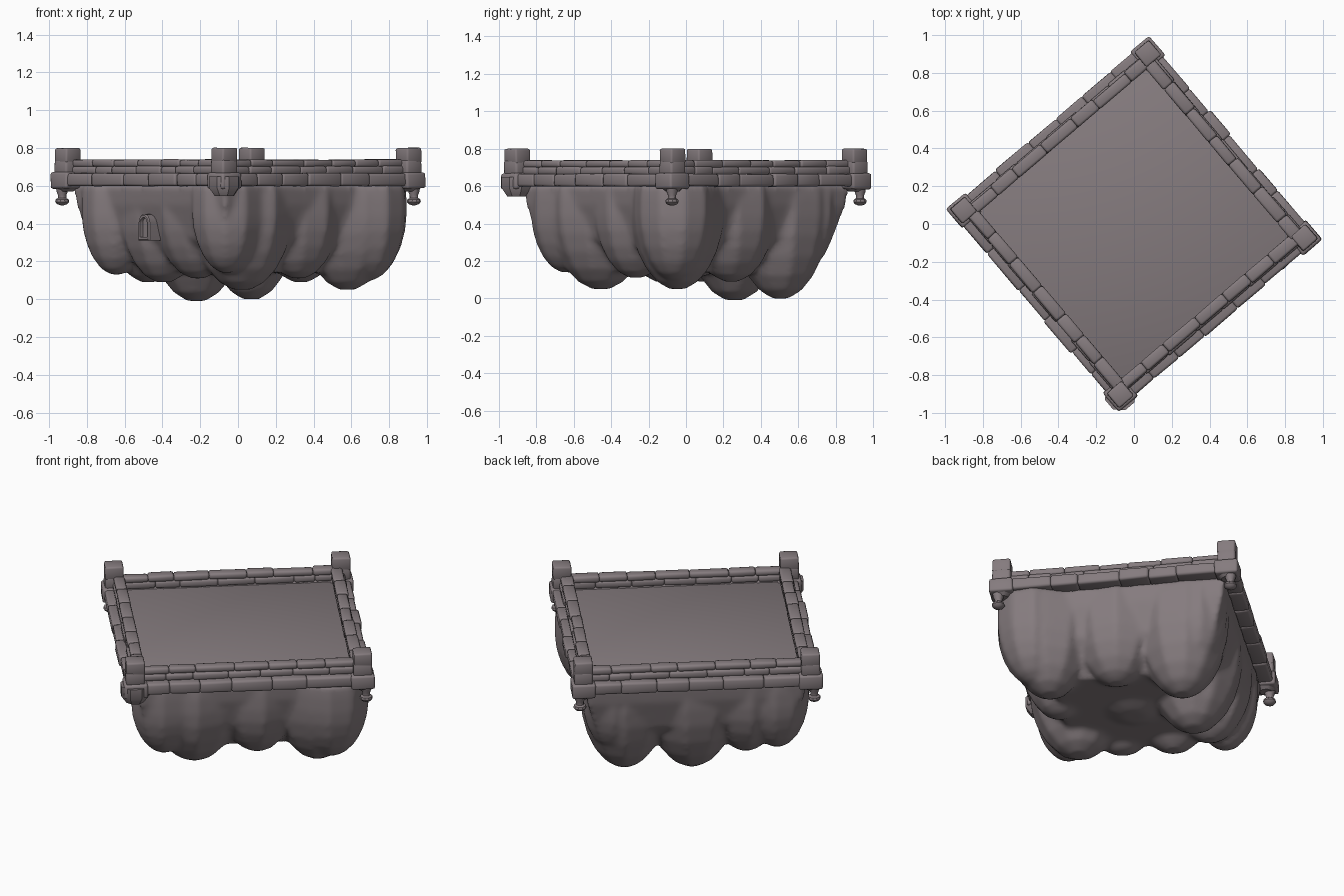
import bpy, bmesh, math, random
from mathutils import Matrix, Vector

if "Cube" in bpy.data.objects:
    bpy.data.objects.remove(bpy.data.objects["Cube"])

random.seed(4)
TURN = Matrix.Rotation(math.radians(40.4), 4, 'Z')   # whole model is turned on its corner

stone = bpy.data.materials.new("grey_brown_stone")
stone.diffuse_color = (0.235, 0.2, 0.21, 1)
stone.use_nodes = True
stone.node_tree.nodes["Principled BSDF"].inputs["Base Color"].default_value = stone.diffuse_color


def finish(name, bm, angle=35):
    bmesh.ops.recalc_face_normals(bm, faces=bm.faces)
    bm.transform(TURN)
    me = bpy.data.meshes.new(name)
    bm.to_mesh(me)
    bm.free()
    me.materials.append(stone)
    ob = bpy.data.objects.new(name, me)
    bpy.context.collection.objects.link(ob)
    bpy.ops.object.select_all(action='DESELECT')
    ob.select_set(True)
    bpy.context.view_layer.objects.active = ob
    bpy.ops.object.shade_smooth_by_angle(angle=math.radians(angle))
    return ob


def block(bm, lo, hi, mat=Matrix(), bevel=0.01, wobble=0.0):
    """Bevelled box between two corners, placed by a matrix."""
    lo, hi = Vector(lo), Vector(hi)
    part = bmesh.new()
    bmesh.ops.create_cube(part, size=1)
    for v in part.verts:
        v.co = Vector([(lo[i] + hi[i]) / 2 + v.co[i] * (hi[i] - lo[i])
                       + random.uniform(-wobble, wobble) for i in range(3)])
    bmesh.ops.bevel(part, geom=part.edges[:], offset=bevel, segments=2,
                    profile=0.5, affect='EDGES')
    part.transform(mat)
    me = bpy.data.meshes.new("tmp")
    part.to_mesh(me)
    part.free()
    bm.from_mesh(me)
    bpy.data.meshes.remove(me)


def rings(bm, loops):
    """Closed skin through a list of point loops."""
    vs = [[bm.verts.new(p) for p in loop] for loop in loops]
    n = len(vs[0])
    for a, b in zip(vs, vs[1:]):
        for i in range(n):
            bm.faces.new((a[i], a[(i + 1) % n], b[(i + 1) % n], b[i]))
    bm.faces.new(vs[0])
    bm.faces.new(vs[-1][::-1])


def lathe(bm, u, v, ru, rv, profile, n=20, phase=0.0):
    rings(bm, [[(u + ru * r * math.cos(phase + math.tau * i / n),
                 v + rv * r * math.sin(phase + math.tau * i / n), z)
                for i in range(n)] for r, z in profile])


# Hanging rock: domed lumps around a tapering core, fused together
lumps = [  # u, v, radius u, radius v, lowest z
    (0.38, 0.34, 0.26, 0.27, 0.0), (0.0, 0.34, 0.28, 0.28, -0.01),
    (-0.30, 0.38, 0.22, 0.24, 0.09), (-0.47, 0.44, 0.19, 0.19, 0.13),
    (0.41, -0.41, 0.26, 0.25, 0.05), (0.07, -0.41, 0.23, 0.22, 0.11),
    (-0.28, -0.36, 0.28, 0.28, 0.05), (-0.46, -0.45, 0.19, 0.19, 0.14),
    (0.41, -0.03, 0.23, 0.25, 0.09), (-0.38, 0.16, 0.23, 0.25, 0.09),
    (-0.39, -0.13, 0.22, 0.24, 0.11), (0.46, 0.44, 0.17, 0.17, 0.16),
    (0.48, -0.49, 0.22, 0.21, 0.1), (0.0, 0.0, 0.40, 0.40, 0.11)]
bm = bmesh.new()
for u, v, ru, rv, zb in lumps:
    zeq = 0.44
    prof = [(0.97, 0.61), (1.0, 0.53)]
    for k in range(6):   # few rings keep the facets of the rock readable
        t = k / 5 * math.radians(80)
        prof.append((math.cos(t), zeq - (zeq - zb) * (math.sin(t) / math.sin(math.radians(80))) ** 1.15))
    lathe(bm, u, v, ru, rv, prof, 10, random.random())
rings(bm, [[(s * a, s * b, z) for a, b in ((1, 1), (-1, 1), (-1, -1), (1, -1))]
           for s, z in ((0.62, 0.61), (0.61, 0.5), (0.56, 0.32), (0.40, 0.14))])
rock = finish("hanging_rock", bm, 50)
m = rock.modifiers.new("fuse", 'REMESH')
m.mode = 'VOXEL'
m.voxel_size = 0.018
m.use_smooth_shade = True
m = rock.modifiers.new("soften", 'SMOOTH')
m.factor = 0.5
m.iterations = 4

# Floor slab
bm = bmesh.new()
block(bm, (-0.60, -0.60, 0.59), (0.60, 0.60, 0.655), bevel=0.004)
finish("floor", bm)

# Brick courses on all four sides: name, inner, outer, bottom, top, brick count
courses = [("lower_ledge_bricks", 0.59, 0.694, 0.598, 0.665, 6),
           ("middle_wall_bricks", 0.582, 0.652, 0.660, 0.704, 7),
           ("top_wall_bricks", 0.580, 0.644, 0.699, 0.738, 7)]
for name, inner, outer, z0, z1, count in courses:
    bm = bmesh.new()
    for side in range(4):
        mat = Matrix.Rotation(side * math.pi / 2, 4, 'Z')
        sizes = [random.uniform(0.7, 1.3) for _ in range(count)]
        x = -0.61
        for s in sizes:
            length = 1.22 * s / sum(sizes)
            d = random.uniform(-0.006, 0.006)
            block(bm, (x - 0.001, inner, z0), (x + length + 0.001, outer + d, z1 + d / 3),
                  mat, 0.013, 0.002)
            x += length
    finish(name, bm, 60)

# Corner posts: wide base, shaft and cap
bm = bmesh.new()
for a in (1, -1):
    for b in (1, -1):
        at = Matrix.Translation((0.64 * a, 0.64 * b, 0))
        block(bm, (-0.067, -0.067, 0.585), (0.067, 0.067, 0.67), at, 0.012, 0.003)
        block(bm, (-0.052, -0.052, 0.66), (0.052, 0.052, 0.74), at, 0.012, 0.002)
        block(bm, (-0.051, -0.051, 0.72), (0.051, 0.051, 0.8), at, 0.01, 0.002)
finish("corner_posts", bm, 60)

# Bracket under the front corner, smaller ones under the others
bm = bmesh.new()
for a, b, s, low in ((-1, -1, 1.0, 0.545), (1, 1, 0.7, 0.57),
                     (-1, 1, 0.7, 0.57), (1, -1, 0.7, 0.57)):
    lathe(bm, 0.642 * a, 0.642 * b, 0.085 * s, 0.085 * s,
          [(1, 0.65), (1, 0.59), (0.62, low)], 8, math.pi / 8)
finish("corner_brackets", bm)

# Hanging knobs under three corners
bm = bmesh.new()
for a, b in ((1, 1), (-1, 1), (1, -1)):
    lathe(bm, 0.66 * a, 0.66 * b, 1, 1,
          [(0.034, 0.60), (0.030, 0.57), (0.022, 0.55), (0.022, 0.535), (0.034, 0.528),
           (0.037, 0.515), (0.028, 0.503), (0.008, 0.496)], 10)
finish("hanging_knobs", bm)


# Arched window on the left-front rock face
def arch(w, h, depth):
    pts = [(w, -h), (w, h - w)]
    pts += [(w * math.cos(t), h - w + w * math.sin(t)) for t in
            (math.pi * k / 8 for k in range(1, 8))]
    pts += [(-w, h - w), (-w, -h)]
    return [(depth, p + 0.02, 0.38 + q) for p, q in pts]


bm = bmesh.new()
rings(bm, [arch(0.045, 0.07, -0.56), arch(0.045, 0.07, -0.634), arch(0.039, 0.064, -0.64),
           arch(0.028, 0.052, -0.64), arch(0.026, 0.05, -0.622)])
finish("arched_window", bm)
